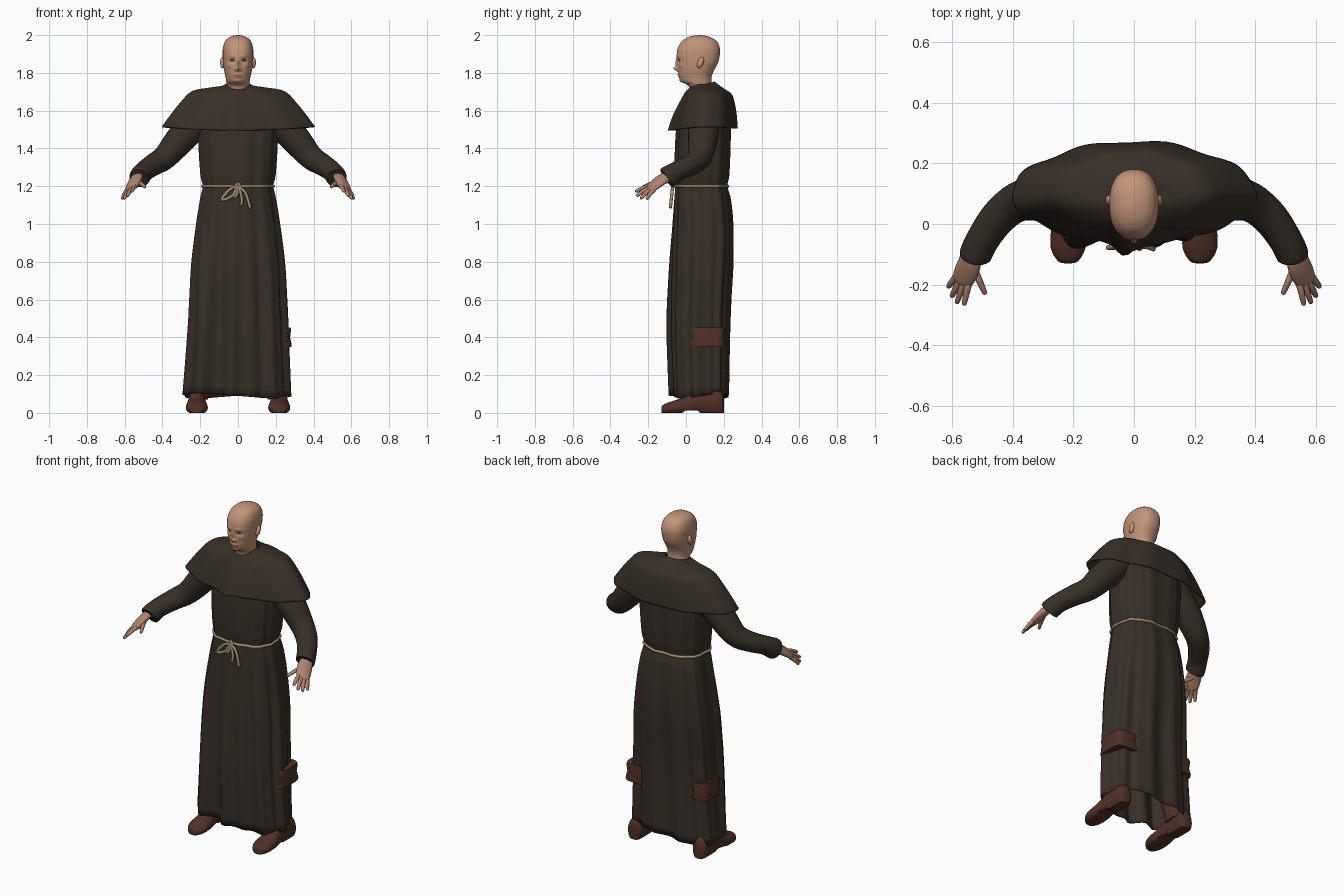
import bpy, bmesh
from math import sin, cos, pi, exp, radians
from mathutils import Vector

if "Cube" in bpy.data.objects:
    bpy.data.objects.remove(bpy.data.objects["Cube"])


def material(name, r, g, b):
    m = bpy.data.materials.new(name)
    m.use_nodes = True
    m.diffuse_color = (r, g, b, 1)
    node = m.node_tree.nodes["Principled BSDF"]
    node.inputs["Base Color"].default_value = (r, g, b, 1)
    node.inputs["Roughness"].default_value = 0.8
    return m


CLOTH = material("brown wool", 0.039, 0.029, 0.021)
SEAM = material("dark seam", 0.018, 0.014, 0.011)
SKIN = material("skin", 0.54, 0.295, 0.19)
HAND = material("hand skin", 0.42, 0.23, 0.15)
LIP = material("lips", 0.38, 0.18, 0.12)
EYE = material("eye shadow", 0.08, 0.045, 0.03)
ROPE = material("rope", 0.36, 0.27, 0.15)
LEATHER = material("boot leather", 0.08, 0.031, 0.02)


def smooth(rows, n):
    """Catmull-Rom interpolation through rows of numbers."""
    out = []
    last = len(rows) - 1
    for i in range(last):
        p0, p1, p2, p3 = (rows[max(0, min(last, i + k))] for k in (-1, 0, 1, 2))
        for s in range(n):
            t = s / n
            out.append([b + 0.5 * t * (c - a + t * (2*a - 5*b + 4*c - d + t * (3*(b - c) + d - a)))
                        for a, b, c, d in zip(p0, p1, p2, p3)])
    return out + [list(rows[-1])]


def loft(name, rings, mat, caps=(True, True), thickness=0):
    bm = bmesh.new()
    loops = [[bm.verts.new(p) for p in ring] for ring in rings]
    n = len(loops[0])
    for lo, hi in zip(loops, loops[1:]):
        for i in range(n):
            j = (i + 1) % n
            bm.faces.new((lo[i], lo[j], hi[j], hi[i]))
    for wanted, ring in zip(caps, (loops[0], loops[-1])):
        if wanted:
            bm.faces.new(ring)
    bmesh.ops.recalc_face_normals(bm, faces=bm.faces)
    mesh = bpy.data.meshes.new(name)
    bm.to_mesh(mesh)
    bm.free()
    mesh.materials.append(mat)
    mesh.shade_smooth()
    mesh.set_sharp_from_angle(angle=radians(50))
    ob = bpy.data.objects.new(name, mesh)
    bpy.context.collection.objects.link(ob)
    if thickness:
        mod = ob.modifiers.new("cloth thickness", 'SOLIDIFY')
        mod.thickness, mod.offset = thickness, 0
    return ob


def oval(rx, front, back, a, n=2.0):
    """Point on a superellipse between a front and a back limit."""
    c, s = cos(a), sin(a)
    x = rx * abs(c) ** (2 / n) * (1 if c > 0 else -1)
    y = (back - front) / 2 * abs(s) ** (2 / n) * (1 if s > 0 else -1)
    return x, (front + back) / 2 + y


def bump(x, centre, spread):
    return exp(-((x - centre) / spread) ** 2)


def tube(name, rows, mat, side=(1, 0, 0), seg=12, n=4):
    """Tube through x, y, z, radius along side, radius across."""
    rows = smooth(rows, n)
    pts = [Vector(r[:3]) for r in rows]
    rings = []
    for i, r in enumerate(rows):
        t = (pts[min(i + 1, len(pts) - 1)] - pts[max(i - 1, 0)]).normalized()
        a = Vector(side) - t * t.dot(Vector(side))
        a.normalize()
        b = t.cross(a)
        rings.append([pts[i] + a * r[3] * cos(k * 2 * pi / seg) + b * r[4] * sin(k * 2 * pi / seg)
                      for k in range(seg)])
    return loft(name, rings, mat)


def angles(n):
    return [2 * pi * k / n for k in range(n)]


# Robe: z, half width, front, back
ROBE = [(0.09, 0.281, -0.062, 0.223), (0.4, 0.262, -0.075, 0.228), (0.6, 0.252, -0.073, 0.235),
        (0.8, 0.242, -0.07, 0.247), (1.0, 0.218, -0.062, 0.247), (1.13, 0.198, -0.058, 0.235),
        (1.2, 0.184, -0.053, 0.217), (1.26, 0.196, -0.057, 0.227), (1.4, 0.206, -0.055, 0.233),
        (1.52, 0.208, -0.045, 0.233), (1.6, 0.19, -0.015, 0.21)]


def robe_point(row, a, grow=0.0):
    z, rx, f, b = row
    x, y = oval(rx + grow, f - grow, b + grow, a, 2.5)
    skirt = min(1, max(0, 1.2 - z) * 1.6)
    amp = 0.003 + 0.006 * skirt
    fold = amp * (cos(9 * a + 1) + 0.6 * cos(16 * a + 2 + z)) - amp * 0.6
    hem = 0.022 * sin(2 * a) * max(0, 1 - z * 4)
    if sin(a) < 0:  # two deep front folds
        y -= skirt * (0.028 * bump(x, -0.03, 0.03) + 0.045 * bump(x, -0.205, 0.04))
    lean = -0.01 * max(0, 1 - z * 2)
    return Vector((x + fold * cos(a) + lean, y + fold * sin(a), z + hem))


robe_rows = smooth(ROBE, 5)
loft("robe", [[robe_point(r, a) for a in angles(144)] for r in robe_rows], CLOTH,
     caps=(False, True), thickness=0.006)
tube("front_seam", [(*robe_point(r, -pi / 2, 0.001), 0.002, 0.002) for r in robe_rows[:-5]],
     SEAM, seg=6, n=1)

# Rope belt with bow and hanging ends
belt = []
for a in angles(72):
    outer, inner = (robe_point(ROBE[6], a, g) for g in (0.012, -0.004))
    mid, out = (outer + inner) / 2, (outer - inner) / 2
    belt.append([mid + out * cos(k) + Vector((0, 0, 0.008 * sin(k))) for k in angles(8)])
loft("rope_belt", belt + [belt[0]], ROPE, caps=(False, False))


def cord(name, path):
    tube(name, [(x, -0.071 - 0.1 * (1.2 - z), z, 0.0085, 0.0085) for x, z in path], ROPE,
         side=(0, 1, 0), seg=8)


cord("rope_loop", [(0, 1.2), (-0.04, 1.185), (-0.082, 1.14), (-0.075, 1.128), (-0.03, 1.15), (0.01, 1.2)])
cord("rope_small_loop", [(0, 1.2), (-0.005, 1.16), (-0.022, 1.14), (-0.018, 1.17), (0, 1.2)])
cord("rope_end_long", [(0, 1.2), (0.035, 1.17), (0.052, 1.13), (0.064, 1.085)])
cord("rope_end_short", [(0, 1.2), (0.012, 1.17), (0.02, 1.13), (0.018, 1.1)])
cord("rope_knot", [(-0.016, 1.19), (0, 1.215), (0.012, 1.19), (-0.005, 1.185)])

# Shoulder cape: z at side, z at front, z at back, half width, front, back
CAPE = [(1.738, 1.708, 1.752, 0.066, 0.01, 0.15), (1.728, 1.695, 1.74, 0.082, 0.002, 0.162),
        (1.718, 1.67, 1.712, 0.15, -0.008, 0.2), (1.7, 1.635, 1.685, 0.24, -0.021, 0.237),
        (1.643, 1.595, 1.635, 0.298, -0.036, 0.253), (1.58, 1.55, 1.575, 0.348, -0.05, 0.262),
        (1.513, 1.495, 1.505, 0.396, -0.062, 0.266)]
cape_rings = []
for i, (zs, zf, zb, rx, f, b) in enumerate(smooth(CAPE, 4)):
    ring = []
    for a in angles(96):
        x, y = oval(rx, f, b, a, 2.05)
        w = sin(a) ** 2
        fold = 0.00022 * i * cos(9 * a + 1) + 0.0002 * i * cos(4 * a)
        if sin(a) < 0:
            y -= 0.001 * i * bump(x, -0.03, 0.04)
        z = zs * (1 - w) + (zb if sin(a) > 0 else zf) * w
        ring.append(Vector((x + fold * cos(a), y + fold * sin(a), z)))
    cape_rings.append(ring)
loft("shoulder_cape", cape_rings, CLOTH, caps=(False, False), thickness=0.008)

# Head: z, half width, front, back
HEAD = [(1.66, 0.066, 0.03, 0.145), (1.72, 0.06, 0.018, 0.138), (1.74, 0.06, 0.002, 0.135),
        (1.753, 0.062, -0.022, 0.134), (1.78, 0.066, -0.036, 0.136), (1.81, 0.073, -0.041, 0.147),
        (1.85, 0.079, -0.045, 0.168), (1.89, 0.081, -0.049, 0.178), (1.93, 0.08, -0.044, 0.179),
        (1.965, 0.07, -0.024, 0.165), (1.985, 0.052, 0.004, 0.138), (1.996, 0.028, 0.035, 0.106),
        (2.0, 0.004, 0.064, 0.075)]
# Face relief: x, z, spread in x, spread in z, push forward
RELIEF = [(0, 1.822, 0.011, 0.011, 0.023), (0, 1.85, 0.01, 0.022, 0.011), (0.015, 1.817, 0.007, 0.007, 0.006),
          (0.031, 1.864, 0.015, 0.011, -0.01), (0.028, 1.888, 0.02, 0.008, 0.004),
          (0, 1.79, 0.02, 0.006, 0.006), (0, 1.777, 0.016, 0.005, 0.005), (0, 1.757, 0.018, 0.01, 0.008),
          (0.05, 1.838, 0.014, 0.014, 0.005), (0.032, 1.864, 0.011, 0.006, 0.005)]
head_rings = []
for z, rx, f, b in smooth(HEAD, 7):
    ring = []
    for a in angles(112):
        x, y = oval(rx, f, b, a, 2.1 + 0.3 * bump(z, 1.92, 0.08))
        if sin(a) < 0:
            for cx, cz, sx, sz, push in RELIEF:
                y -= push * bump(abs(x), cx, sx) * bump(z, cz, sz)
        ring.append(Vector((x, y, z)))
    head_rings.append(ring)
head = loft("head", head_rings, SKIN)
head.data.materials.append(LIP)
head.data.materials.append(EYE)
for p in head.data.polygons:
    c = p.center
    if c.y < 0.01:
        if abs(c.x) < 0.021 and abs(c.z - 1.784) < 0.008:
            p.material_index = 1
        if abs(abs(c.x) - 0.032) < 0.012 and abs(c.z - 1.865) < 0.006:
            p.material_index = 2

SHOULDER_TO_CUFF = [(0.17, 0.1, 1.59, 0.085, 0.085), (0.295, 0.09, 1.46, 0.08, 0.08), (0.383, 0.073, 1.357, 0.066, 0.066),
                    (0.448, 0.022, 1.313, 0.06, 0.057), (0.496, -0.045, 1.28, 0.055, 0.053),
                    (0.52, -0.092, 1.25, 0.054, 0.059), (0.524, -0.104, 1.242, 0.052, 0.056)]
PALM = [(0.53, -0.08, 1.258, 0.03, 0.025), (0.545, -0.135, 1.23, 0.042, 0.022),
        (0.567, -0.185, 1.19, 0.038, 0.016), (0.573, -0.2, 1.18, 0.022, 0.008)]
FINGERS = {"index": ((0.545, -0.19, 1.2), (0.562, -0.268, 1.17)),
           "middle": ((0.561, -0.192, 1.191), (0.586, -0.262, 1.146)),
           "ring": ((0.575, -0.188, 1.182), (0.603, -0.24, 1.132)),
           "little": ((0.588, -0.175, 1.176), (0.614, -0.208, 1.13)),
           "thumb": ((0.53, -0.145, 1.22), (0.491, -0.232, 1.193))}
# Foot: y, half width, top
FOOT = [(-0.13, 0.012, 0.026), (-0.122, 0.034, 0.042), (-0.08, 0.057, 0.06), (-0.02, 0.056, 0.08), (0.04, 0.047, 0.115),
        (0.09, 0.045, 0.135), (0.17, 0.045, 0.125), (0.193, 0.036, 0.105), (0.2, 0.015, 0.08)]

for s, label in ((1, "left"), (-1, "right")):
    def flip(row):
        return (s * row[0], *row[1:])

    # Sleeves and hands
    tube(label + "_sleeve", [flip(r) for r in SHOULDER_TO_CUFF], CLOTH, side=(s, 0.6, 0.3), seg=24)
    spread = (s * 0.8, 0.2, -0.45)
    tube(label + "_palm", [flip(r) for r in PALM], HAND, side=spread, seg=16)
    for finger, (root, tip) in FINGERS.items():
        root, tip = Vector(flip(root)), Vector(flip(tip))
        rows = []
        for t, r in ((-0.15, 0.013), (0.4, 0.0115), (0.88, 0.009), (0.98, 0.006), (1, 0.001)):
            p = root.lerp(tip, t) + Vector((0, 0, 0.02 * t * (1 - t)))
            rows.append((*p, r, r))
        tube(label + "_" + finger + "_finger", rows, HAND, side=spread, seg=8, n=3)

    # Ears, tilted slightly back
    rings = [[Vector((s * (0.08 + 0.015 * cos(u)),
                      0.077 + 0.017 * sin(u) * cos(v) + 0.008 * sin(u) * sin(v),
                      1.854 + 0.03 * sin(u) * sin(v))) for v in angles(16)]
             for u in [pi * (k + 0.1) / 10.2 for k in range(11)]]
    loft(label + "_ear", rings, SKIN)

    # Boots: foot, shaft hidden in the robe, and wide cuff showing through it
    rings = []
    for y, w, top in smooth(FOOT, 4):
        sole = 0.012 if -0.02 < y < 0.07 else 0
        rings.append([Vector((s * 0.218 + w * cos(a), y, max(sole, top * (0.42 + 0.58 * sin(a)))))
                      for a in angles(24)])
    loft(label + "_boot_foot", rings, LEATHER)
    tube(label + "_boot_shaft", [(s * 0.2, 0.11, 0.08, 0.042, 0.055), (s * 0.175, 0.09, 0.25, 0.045, 0.055),
                                 (s * 0.17, 0.09, 0.4, 0.05, 0.06)], LEATHER, seg=20)
    cx, back = (0.198, 0.203) if s > 0 else (-0.184, 0.19)
    rings = []
    for z, g in ((0.35, 0.004), (0.36, 0.006), (0.4, -0.002), (0.44, 0.003), (0.452, 0)):
        rings.append([Vector((cx + x, y, z)) for x, y in
                      (oval(0.08 + g, 0.024 - g, back + g, a, 4) for a in angles(32))])
    loft(label + "_boot_cuff", rings, LEATHER)
